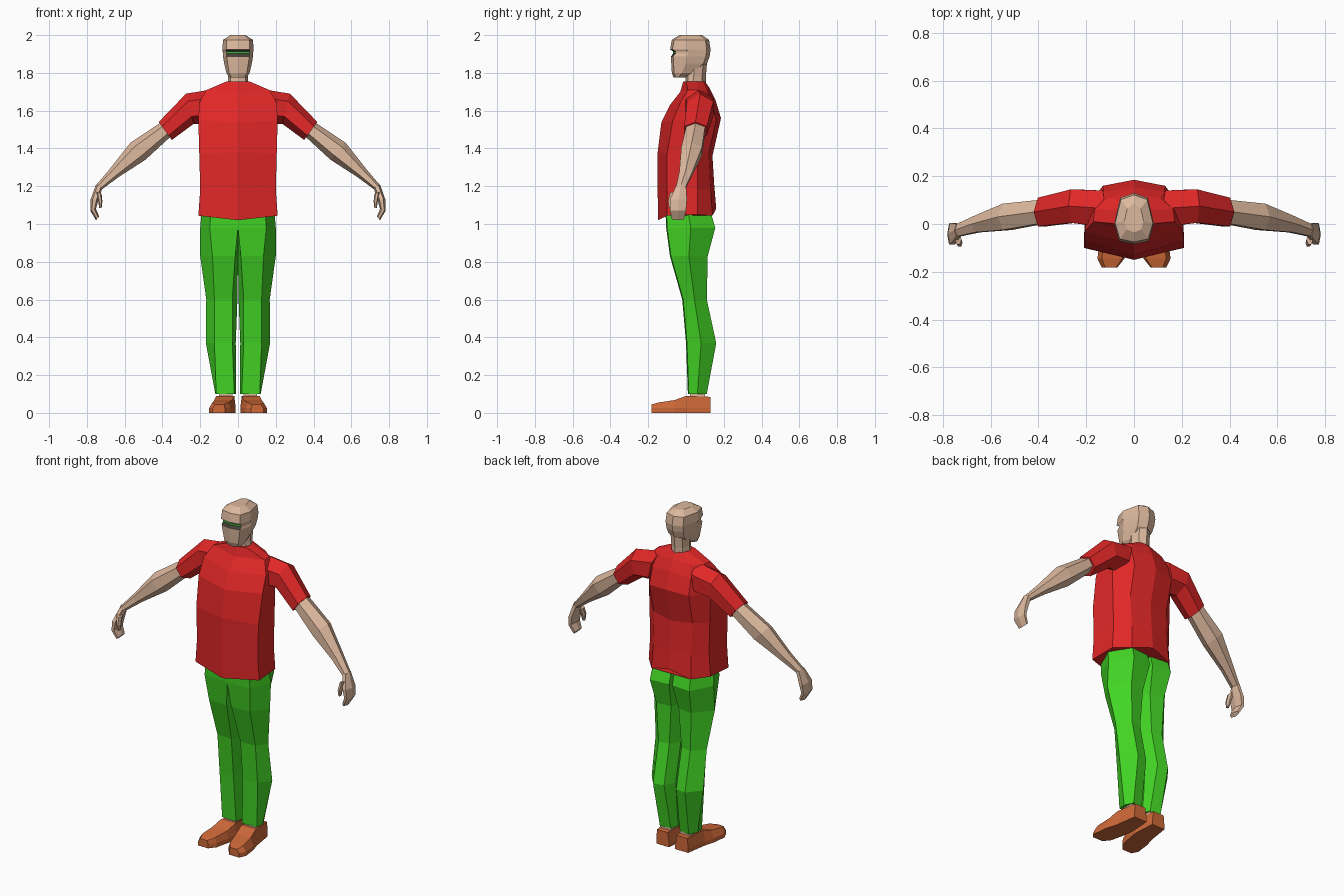
import bpy, bmesh, math

if "Cube" in bpy.data.objects:
    bpy.data.objects.remove(bpy.data.objects["Cube"])


def material(name, rgb):
    m = bpy.data.materials.new(name)
    m.diffuse_color = (*rgb, 1)
    m.use_nodes = True
    m.node_tree.nodes["Principled BSDF"].inputs["Base Color"].default_value = m.diffuse_color
    return m


SKIN = material("skin", (0.72, 0.48, 0.34))
RED = material("red_cloth", (0.75, 0.02, 0.02))
GREEN = material("green_cloth", (0.055, 0.66, 0.018))
BROWN = material("orange_leather", (0.62, 0.14, 0.04))
DARK = material("eye_shadow", (0.06, 0.05, 0.04))
IRIS = material("eye_green", (0.06, 0.42, 0.05))


def loft(name, rings, mats, mirror=False, rule=None):
    """Skin equal-length rings into a closed, flat-shaded part."""
    bm = bmesh.new()
    rows = [[bm.verts.new(p) for p in ring] for ring in rings]
    n = len(rows[0])
    for a, b in zip(rows, rows[1:]):
        for i in range(n):
            j = (i + 1) % n
            bm.faces.new((a[i], a[j], b[j], b[i]))
    bm.faces.new(rows[0])
    bm.faces.new(rows[-1])
    bmesh.ops.recalc_face_normals(bm, faces=bm.faces)
    if rule:
        for f in bm.faces:
            f.material_index = rule(f.calc_center_median())
    me = bpy.data.meshes.new(name)
    bm.to_mesh(me)
    bm.free()
    for m in mats:
        me.materials.append(m)
    ob = bpy.data.objects.new(name, me)
    bpy.context.collection.objects.link(ob)
    if mirror:
        mod = ob.modifiers.new("mirror", 'MIRROR')
        mod.use_mirror_merge = False
    return ob


def symmetric(half):
    """Complete a half section running from front centre to back centre."""
    return half + [(-x, y, z) for x, y, z in half[-2:0:-1]]


def limb_ring(xt, zt, xb, zb, yf, yb, n=6):
    """Oval ring between an upper/outer and a lower/inner edge point."""
    cx, cz, cy = (xt + xb) / 2, (zt + zb) / 2, (yf + yb) / 2
    ry = (yb - yf) / 2 / math.sin(math.pi / 3)
    ring = []
    for i in range(n):
        a = 2 * math.pi * i / n
        c = math.cos(a)
        ring.append((cx + (xt - cx) * c, cy + ry * math.sin(a), cz + (zt - cz) * c))
    return ring


def limb(name, rows, mat):
    return loft(name, [limb_ring(*r) for r in rows], [mat], mirror=True)


# Shirt body: front z, back z, half width, front y, front corner y, back corner y, back y
def shirt_ring(zf, zb, w, yf, yfc, ybc, yb):
    zs = zf + (zb - zf) * 0.4
    return symmetric([(0, yf, zf), (w, yfc, zs), (w * 0.97, 0.06, (zf + zb) / 2),
                      (w * 0.62, ybc, zs), (0, yb, zb)])


loft("shirt", [shirt_ring(*r) for r in (
    (1.02, 1.08, .21, -.148, -.10, .14, .16),
    (1.17, 1.20, .20, -.15, -.10, .13, .15),
    (1.38, 1.36, .205, -.15, -.10, .12, .14),
    (1.54, 1.56, .21, -.13, -.07, .16, .185),
    (1.63, 1.66, .205, -.085, -.03, .135, .155),
    (1.70, 1.72, .17, -.03, .01, .11, .125),
    (1.755, 1.755, .06, -.015, 0, .09, .10))], [RED])

# Sleeves and arms: upper x z, lower x z, front y, back y
limb("sleeve", (
    (.12, 1.715, .16, 1.53, -.01, .14),
    (.275, 1.69, .235, 1.53, .005, .145),
    (.42, 1.54, .35, 1.445, -.01, .11)), RED)
limb("arm", (
    (.37, 1.565, .32, 1.49, 0, .10),
    (.42, 1.53, .365, 1.455, 0, .10),
    (.57, 1.43, .49, 1.34, -.025, .085),
    (.68, 1.29, .63, 1.25, -.035, .035),
    (.752, 1.205, .718, 1.185, -.052, 0)), SKIN)
limb("hand", (
    (.752, 1.21, .718, 1.19, -.052, 0),
    (.78, 1.13, .738, 1.13, -.085, .005),
    (.782, 1.07, .752, 1.08, -.085, 0),
    (.752, 1.02, .735, 1.04, -.075, -.01)), SKIN)
limb("thumb", (
    (.750, 1.17, .722, 1.16, -.085, -.045),
    (.740, 1.12, .718, 1.12, -.095, -.06),
    (.735, 1.085, .722, 1.085, -.09, -.07)), SKIN)


# Trouser legs: z, inner x, front panel x range, outer x, front y, back y
def leg_ring(z, xin, xfi, xfo, xout, yf, yb):
    ym = (yf + yb) / 2
    return [(xfi, yf, z), (xfo, yf + .005, z), (xout, ym, z),
            (xfo - .02, yb, z), (xfi + .01, yb - .01, z), (xin, ym, z)]


loft("trouser_leg", [leg_ring(*r) for r in (
    (1.10, 0, 0, .14, .19, -.11, .12),
    (.98, 0, 0, .15, .20, -.105, .155),
    (.83, 0, .015, .135, .20, -.085, .115),
    (.60, .003, .03, .125, .168, -.02, .11),
    (.37, .012, .03, .125, .17, 0, .16),
    (.10, .01, .02, .115, .12, .01, .11))], [GREEN], mirror=True)

# Bare ankles between trousers and shoes
loft("ankle", [[(.03, .02, z), (.10, .02, z), (.10, .10, z), (.03, .10, z)]
               for z in (.07, .12)], [SKIN], mirror=True)


# Shoes: y, sole x range, upper x range, top z
def shoe_ring(y, bi, bo, ti, to, zt):
    return [(bi, y, 0), (bo, y, 0), (bo, y, .025), (to, y, zt),
            (ti, y, zt), (bi, y, .025)]


loft("shoe", [shoe_ring(*r) for r in (
    (.13, .02, .105, .03, .10, .085),
    (0, .012, .125, .02, .115, .09),
    (-.06, .02, .143, .03, .125, .068),
    (-.145, .04, .153, .05, .135, .055),
    (-.182, .07, .135, .075, .12, .045))], [BROWN], mirror=True)


# Head and neck: z, half width, front y, back y
def head_ring(z, w, yf, yb):
    return symmetric([(0, yf, z), (w * .75, yf + .012, z), (w, yf + (yb - yf) * .4, z),
                      (w * .7, yb - .02, z), (0, yb, z)])


def eye_rule(c):
    """Dark sockets with a green strip across the front of the face."""
    if c.y > -.045 or not 1.886 < c.z < 1.925:
        return 0
    return 2 if 1.902 < c.z < 1.914 else 1


loft("head", [head_ring(*r) for r in (
    (1.775, .045, -.066, 0),
    (1.80, .062, -.075, .06),
    (1.85, .073, -.078, .112),
    (1.888, .08, -.080, .125),
    (1.902, .08, -.068, .127),
    (1.914, .081, -.068, .129),
    (1.924, .083, -.084, .13),
    (1.975, .079, -.075, .122),
    (2.0, .04, -.035, .085))], [SKIN, DARK, IRIS], rule=eye_rule)
loft("neck", [head_ring(*r) for r in (
    (1.70, .058, -.005, .105),
    (1.78, .052, -.002, .105),
    (1.86, .055, 0, .112))], [SKIN])
